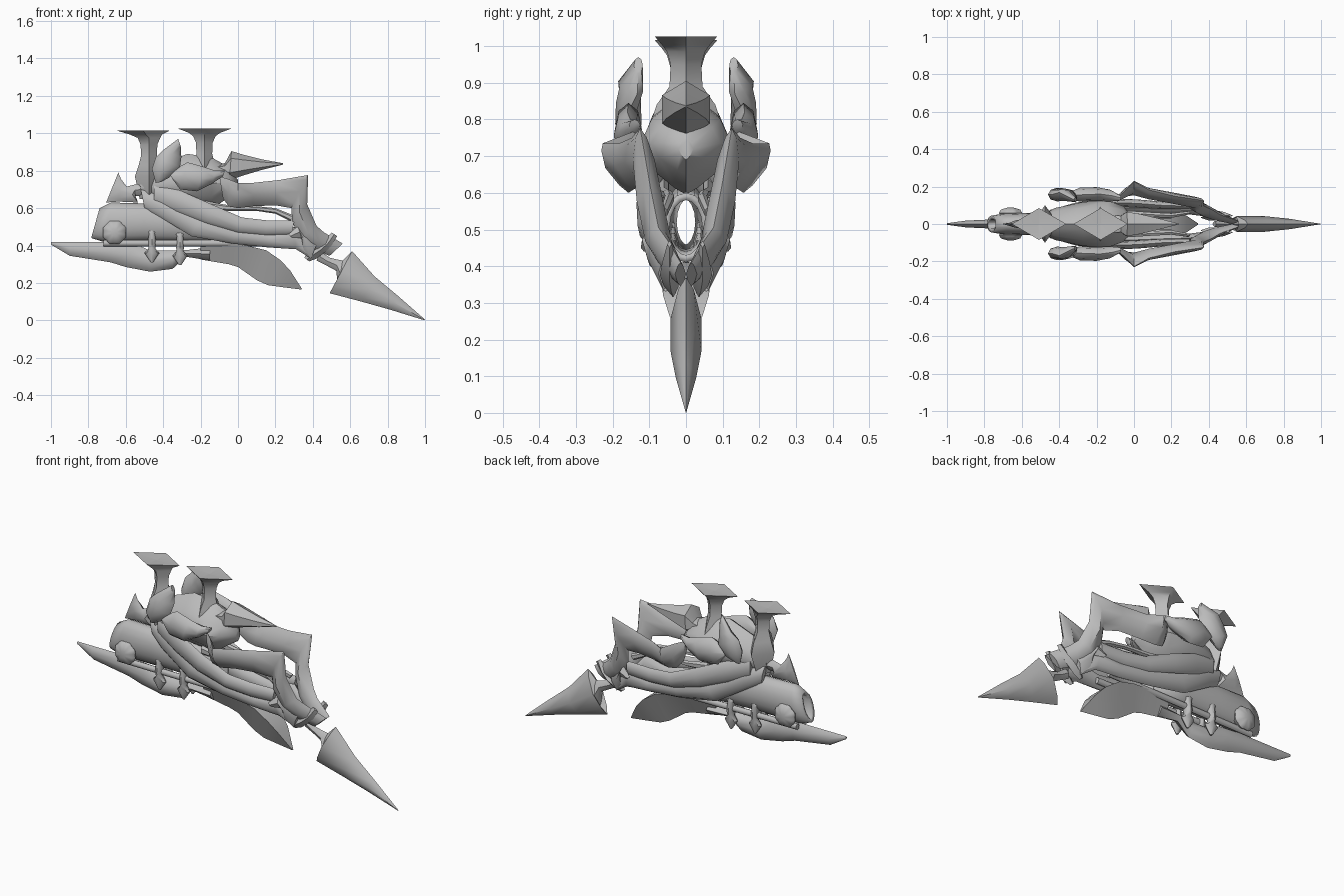
import bpy, bmesh, math

metal = bpy.data.materials.new("grey_metal")
metal.diffuse_color = (0.5, 0.5, 0.5, 1)


def finish(name, bm):
    bmesh.ops.recalc_face_normals(bm, faces=bm.faces)
    me = bpy.data.meshes.new(name)
    bm.to_mesh(me)
    bm.free()
    ob = bpy.data.objects.new(name, me)
    bpy.context.collection.objects.link(ob)
    me.materials.append(metal)
    bpy.ops.object.select_all(action='DESELECT')
    ob.select_set(True)
    bpy.context.view_layer.objects.active = ob
    bpy.ops.object.shade_smooth_by_angle(angle=math.radians(45))
    return ob


def loft(name, stations, sides=6, mirror=False, caps=True, lens=False):
    """Station: edge a (x, z), edge b (x, z), centre y, half thickness, y lean of edge a.
    A lens section has sharp upper and lower edges."""
    bm = bmesh.new()
    for sign in ((1, -1) if mirror else (1,)):
        rings = []
        for s in stations:
            xa, za, xb, zb, y, w = s[:6]
            lean = s[6] if len(s) > 6 else 0
            ring = []
            for i in range(sides):
                t = 2 * math.pi * i / sides
                c, d = math.cos(t), math.sin(t)
                if lens:
                    d *= abs(d)
                ring.append(bm.verts.new(((xa + xb) / 2 + (xa - xb) / 2 * c,
                                          sign * (y + lean * c + w * d),
                                          (za + zb) / 2 + (za - zb) / 2 * c)))
            rings.append(ring)
        for r, q in zip(rings, rings[1:]):
            for i in range(sides):
                j = (i + 1) % sides
                bm.faces.new((r[i], r[j], q[j], q[i]))
        if caps:
            bm.faces.new(rings[0])
            bm.faces.new(rings[-1])
    return finish(name, bm)


# Front spear tip with barbs
loft("spear_tip", [
    (.44, .37, .42, .32, 0, .015), (.49, .335, .46, .30, 0, .015),
    (.53, .325, .525, .265, 0, .022), (.56, .32, .535, .18, 0, .035),
    (.61, .37, .49, .145, 0, .042),
    (.73, .235, .66, .10, 0, .042), (.85, .135, .81, .058, 0, .028),
    (1, .004, .998, 0, 0, .001)], 8, lens=True)

# Long keel blade below the barrel
loft("keel_blade", [
    (-1, .42, -1, .405, 0, .004), (-.9, .42, -.9, .345, 0, .018),
    (-.68, .42, -.68, .31, 0, .028), (-.55, .41, -.6, .285, 0, .03),
    (-.47, .372, -.47, .26, 0, .03), (-.35, .372, -.35, .275, 0, .03),
    (-.28, .375, -.28, .34, 0, .03), (-.15, .39, -.15, .32, 0, .035)], 8, lens=True)

# Lower hull fin with a vee section, sweeping forward to a point
loft("lower_fin", [
    (-.2, .325, -.2, .438, 0, .04), (-.05, .30, -.05, .447, 0, .065),
    (0, .285, .067, .438, 0, .077), (.10, .215, .167, .428, 0, .08),
    (.16, .188, .253, .364, 0, .072), (.24, .177, .293, .294, 0, .052),
    (.335, .165, .345, .168, 0, .004)], 3)

# Narrow open barrel and its side rods
barrel = loft("barrel", [
    (-.74, .60, -.785, .44, 0, .045), (-.68, .63, -.72, .42, 0, .055),
    (-.5, .625, -.5, .425, 0, .062), (-.3, .61, -.3, .42, 0, .065),
    (-.1, .60, -.1, .41, 0, .065)], 16, caps=False)
solid = barrel.modifiers.new("wall", 'SOLIDIFY')
solid.thickness = .02
loft("barrel_rods", [(-.72, .43, -.72, .395, .035, .015),
                     (.2, .43, .2, .395, .045, .015)], 8, True)

# Rounded knobs either side of the barrel, with scalloped rims
bm = bmesh.new()
for sign in (1, -1):
    rings = []
    for y, r in ((.03, .05), (.06, .066), (.077, .055), (.087, .02)):
        rings.append([bm.verts.new((-.66 + r * k * math.cos(a), sign * y, .47 + r * k * math.sin(a)))
                      for i in range(32)
                      for a in [math.pi * i / 16] for k in [1 - .04 * (1 + math.cos(8 * a))]])
    for r, q in zip(rings, rings[1:]):
        for i in range(32):
            bm.faces.new((r[i], r[i - 1], q[i - 1], q[i]))
    bm.faces.new(rings[0])
    bm.faces.new(rings[-1])
finish("barrel_knobs", bm)

# Brackets clamping the rods
for n, (x, z) in enumerate(((-.46, 0), (-.31, -.015))):
    loft(f"bracket_{n + 1}", [
        (x - d, zz + z, x + d, zz + z, .04, w) for zz, d, w in
        ((.505, .008, .01), (.485, .035, .015), (.465, .018, .02), (.41, .022, .027),
         (.385, .018, .02), (.36, .04, .02), (.31, .006, .006))], 8, True)

# Large side arms: wing, beam, then post converging on the spear
loft("side_arms", [
    (-.1, .77, -.08, .65, .135, .015), (-.05, .755, -.05, .61, .165, .025, .01),
    (0, .735, 0, .60, .192, .028, .035), (.08, .735, .08, .61, .162, .03, .02),
    (.22, .75, .2, .615, .138, .03, .01), (.375, .777, .285, .60, .115, .03, .01),
    (.37, .62, .29, .53, .098, .036), (.42, .505, .33, .43, .075, .036),
    (.46, .47, .40, .38, .05, .03), (.56, .41, .49, .345, .015, .015)], 8, True, lens=True)

# Cross pieces where the posts meet
loft("cross_pieces", [
    (.50, .47, .53, .45, .045, .006), (.46, .42, .50, .40, .045, .02),
    (.42, .39, .46, .36, .045, .026), (.37, .36, .42, .33, .04, .02),
    (.355, .335, .38, .315, .035, .006)], 4, True)
loft("post_collars", [
    (.27, .46, .29, .44, .115, .008), (.32, .505, .34, .44, .1, .02),
    (.37, .46, .35, .38, .085, .02), (.43, .43, .39, .33, .06, .015)], 4, True)

# Sweeping side bands
loft("lower_bands", [
    (-.52, .70, -.50, .60, .035, .015), (-.4, .66, -.43, .56, .065, .02),
    (-.2, .56, -.25, .45, .085, .025), (0, .50, -.03, .41, .085, .03),
    (.18, .47, .16, .39, .078, .03), (.3, .50, .31, .38, .075, .025),
    (.38, .42, .39, .33, .055, .015)], 8, True)
loft("upper_bands", [
    (-.45, .74, -.45, .63, .06, .015), (-.3, .69, -.32, .58, .095, .02),
    (-.14, .62, -.17, .52, .115, .02), (.02, .55, 0, .47, .11, .022),
    (.15, .535, .15, .455, .1, .02), (.3, .535, .29, .46, .095, .014)], 8, True)
loft("thin_strands", [
    (-.18, .64, -.18, .59, .06, .015), (-.05, .615, -.05, .585, .06, .014),
    (.1, .61, .1, .585, .05, .014), (.2, .60, .2, .57, .045, .014),
    (.3, .56, .28, .53, .06, .01)], 6, True)

# Upper body, tapering to a lower edge, and its forward arrow
loft("upper_body", [
    (-.52, .76, -.52, .66, 0, .03), (-.43, .83, -.42, .62, 0, .085),
    (-.27, .89, -.27, .60, 0, .118), (-.14, .87, -.14, .595, 0, .125),
    (-.05, .82, -.06, .65, 0, .095), (.0, .75, .0, .69, 0, .02)], 12, lens=True)
loft("forward_arrow", [
    (-.16, .83, -.16, .77, 0, .06), (-.07, .84, -.07, .78, 0, .05),
    (-.035, .905, -.045, .75, 0, .075), (.03, .885, .03, .775, 0, .062),
    (.13, .86, .13, .805, 0, .035), (.24, .84, .24, .832, 0, .002)], 6)

# Leaf-shaped side plates
loft("rear_leaves", [
    (-.44, .735, -.41, .74, .145, .012), (-.46, .81, -.365, .765, .157, .036),
    (-.44, .87, -.31, .82, .157, .034), (-.40, .91, -.303, .87, .151, .03, .018),
    (-.32, .97, -.305, .925, .13, .012)], 8, True)
loft("front_leaves", [
    (-.37, .79, -.35, .755, .15, .015), (-.27, .845, -.31, .70, .157, .037),
    (-.18, .82, -.22, .69, .16, .037), (-.12, .80, -.14, .73, .152, .032),
    (-.07, .80, -.08, .77, .14, .015)], 8, True)

# Pillars flaring into diamond tops
for name, stem, top, lift in (("rear_pillar", -.476, -.508, -.01), ("front_pillar", -.18, -.178, 0)):
    loft(name, [
        (c - hx, z + lift, c + hx, z + lift, 0, hy) for z, c, hx, hy in
        ((.66, stem, .05, .05), (.78, stem, .075, .10), (.84, stem, .055, .08),
         (.89, stem, .042, .045), (.95, stem, .045, .042), (.985, stem, .06, .052),
         (1.003, (stem + top) / 2, .085, .065), (1.026, top, .145, .085),
         (1.02, top, .005, .005))], 4)

# Small rear tail fin
loft("tail_fin", [
    (-.64, .79, -.705, .63, 0, .004), (-.625, .755, -.64, .635, 0, .02),
    (-.595, .715, -.535, .63, 0, .024), (-.555, .725, -.55, .665, 0, .02),
    (-.49, .75, -.49, .66, 0, .03)], 8, lens=True)
